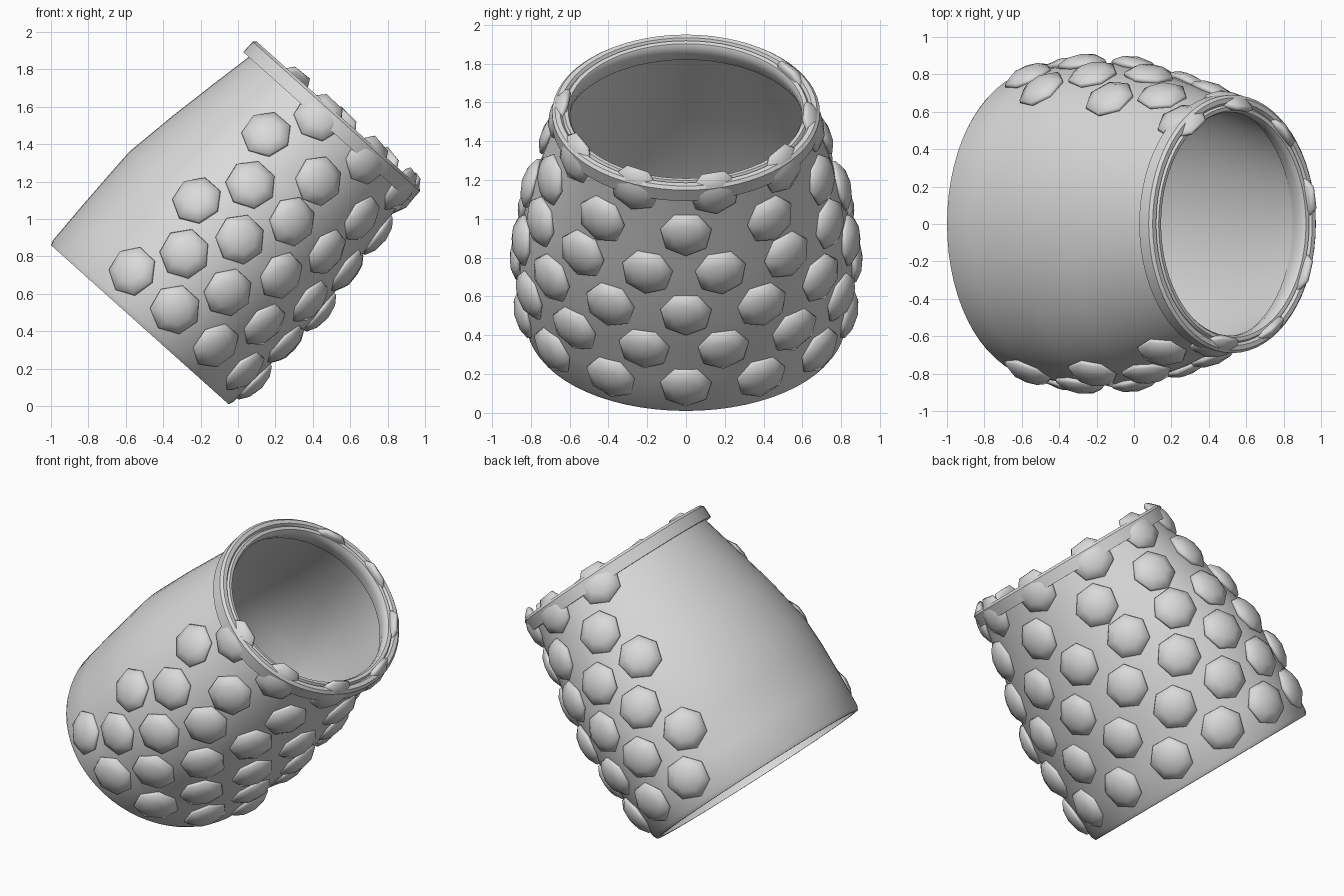
import bpy, bmesh, math
from mathutils import Vector

cube = bpy.data.objects.get("Cube")
if cube:
    bpy.data.objects.remove(cube, do_unlink=True)

grey = bpy.data.materials.new("plain_grey")
grey.use_nodes = True
colour = (0.7, 0.7, 0.7, 1)
grey.diffuse_color = colour
grey.node_tree.nodes["Principled BSDF"].inputs["Base Color"].default_value = colour

# Tilted frame: across (long way down the lean), depth, and along the axis
BASE = Vector((-0.525, 0, 0.435))
AXIS = Vector((0.667, 0, 0.745)).normalized()
ACROSS = Vector((AXIS.z, 0, -AXIS.x))
DEPTH = Vector((0, 1, 0))
SIDES = 64

# Outer wall sections: height, centre shift, half width, half depth
WALL = [(0, 0, 0.637, 0.805), (0.025, 0, 0.647, 0.82), (0.22, 0.003, 0.656, 0.843),
        (0.45, 0.005, 0.662, 0.86), (0.65, 0.008, 0.667, 0.857), (0.95, 0.018, 0.632, 0.80),
        (1.2, 0.028, 0.597, 0.73), (1.46, 0.04, 0.56, 0.655)]


def point(section, angle):
    t, c, a, b = section
    return (BASE + AXIS * t + ACROSS * (c + a * math.cos(angle))
            + DEPTH * b * math.sin(angle))


def section_at(t):
    for low, high in zip(WALL, WALL[1:]):
        if t <= high[0]:
            break
    f = (t - low[0]) / (high[0] - low[0])
    return [p + (q - p) * f for p, q in zip(low, high)]


def finish(name, bm, angle):
    bmesh.ops.recalc_face_normals(bm, faces=bm.faces)
    mesh = bpy.data.meshes.new(name)
    bm.to_mesh(mesh)
    bm.free()
    mesh.materials.append(grey)
    mesh.shade_smooth()
    mesh.set_sharp_from_angle(angle=math.radians(angle))
    obj = bpy.data.objects.new(name, mesh)
    bpy.context.collection.objects.link(obj)


def bridge(bm, r, q):
    for i in range(len(r)):
        j = (i + 1) % len(r)
        bm.faces.new((r[i], r[j], q[j], q[i]))


def loft(name, sections):
    bm = bmesh.new()
    rings = [[bm.verts.new(point(s, math.tau * i / SIDES)) for i in range(SIDES)]
             for s in sections]
    for r, q in zip(rings, rings[1:] + rings[:1]):
        bridge(bm, r, q)
    finish(name, bm, 40)


# Open sleeve: outside wall going up, inside wall coming back down
inner = [(t, c, a - 0.03, b - 0.03) for t, c, a, b in reversed(WALL)]
loft("sleeve_body", WALL + inner)

# Rim band with a small groove and a rounded mouth
loft("rim_band", [(1.455, 0.04, 0.54, 0.63), (1.455, 0.04, 0.60, 0.69),
                  (1.53, 0.04, 0.60, 0.69), (1.545, 0.04, 0.585, 0.675),
                  (1.545, 0.04, 0.56, 0.65), (1.53, 0.04, 0.55, 0.637),
                  (1.543, 0.04, 0.54, 0.627), (1.54, 0.04, 0.52, 0.607),
                  (1.52, 0.04, 0.508, 0.597), (1.48, 0.04, 0.51, 0.60),
                  (1.42, 0.04, 0.53, 0.625)])


def stud(name, t, angle):
    # Seven-sided rounded dome facing out of the wall
    place = point(section_at(t), angle)
    up = (point(section_at(t + 0.1), angle) - point(section_at(t - 0.1), angle)).normalized()
    side = point(section_at(t), angle + 0.05) - point(section_at(t), angle - 0.05)
    out = side.cross(up).normalized()
    side = up.cross(out)
    bm = bmesh.new()
    rings = []
    for radius, height in ((0.118, -0.02), (0.136, -0.004), (0.131, 0.012), (0.08, 0.042)):
        rings.append([])
        for i in range(7):
            a = math.tau * (i + 0.5) / 7
            flat = (up * math.cos(a) + side * math.sin(a)) * radius
            rings[-1].append(bm.verts.new(place + flat + out * height))
    for r, q in zip(rings, rings[1:]):
        bridge(bm, r, q)
    bm.faces.new(rings[0])
    tip = bm.verts.new(place + out * 0.055)
    for i in range(7):
        bm.faces.new((rings[-1][i], rings[-1][(i + 1) % 7], tip))
    finish(name, bm, 65)


# Six staggered rows of studs; the two rows by the mouth are sparser
for row in range(6):
    count = 9 if row < 4 else 7
    shift = 13 * (row % 2)
    for k in range(count):
        degrees = -110 + 220 * k / (count - 1) + shift
        stud(f"stud_row{row + 1}_{k + 1}", 0.187 + 0.256 * row, math.radians(degrees))
